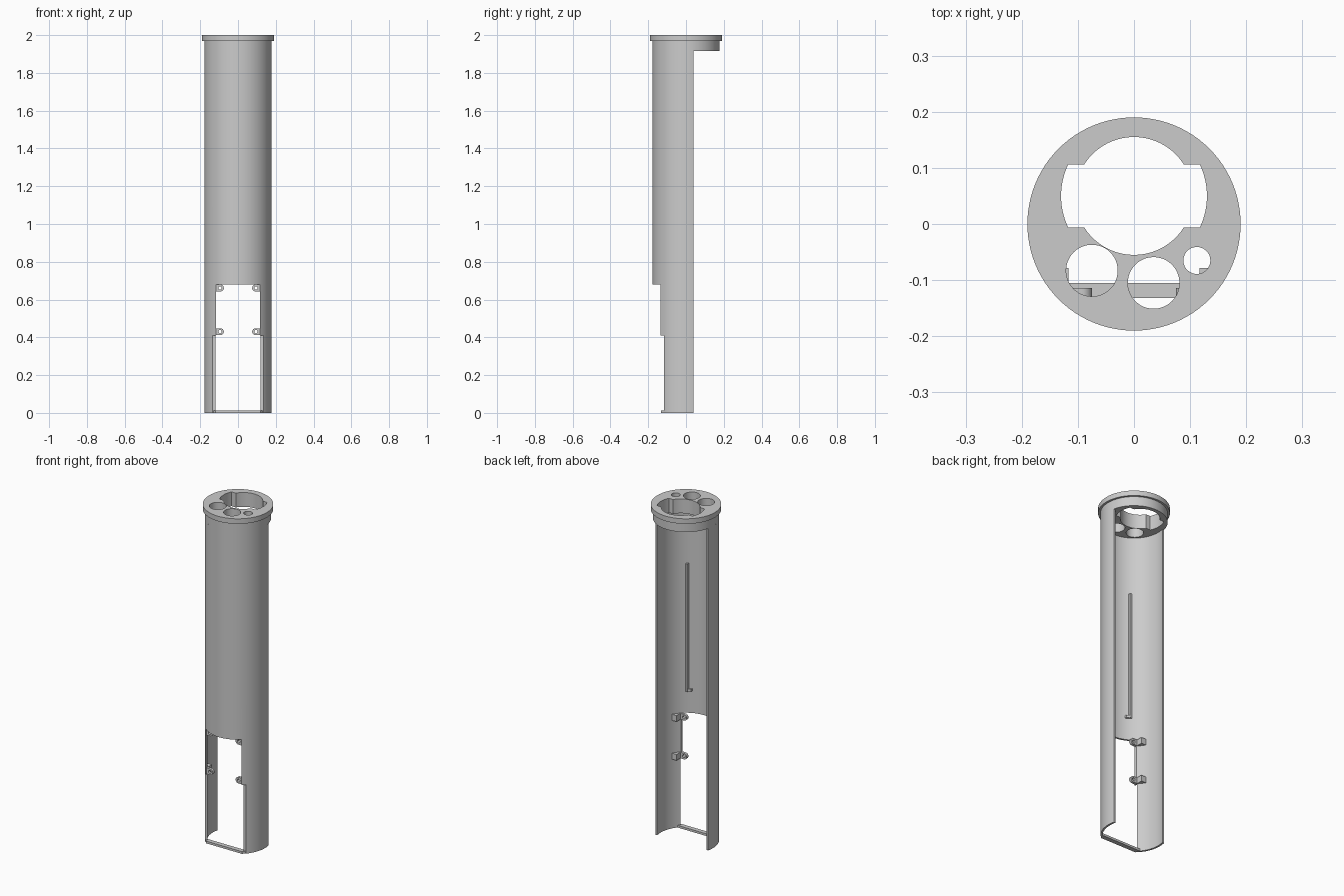
import bpy, bmesh, math

if "Cube" in bpy.data.objects:
    bpy.data.objects.remove(bpy.data.objects["Cube"], do_unlink=True)

grey = bpy.data.materials.new("plain grey")
grey.use_nodes = True
color = (0.6, 0.6, 0.6, 1)
grey.diffuse_color = color
grey.node_tree.nodes["Principled BSDF"].inputs["Base Color"].default_value = color

R_OUT, R_IN, R_FLANGE = 0.178, 0.167, 0.19
CUT_Y, PLUG_Z, FLANGE_Z, TOP = 0.04, 1.915, 1.97, 2.0


def arc(r, a0, a1, n, cx=0, cy=0):
    return [(cx + r * math.cos(a0 + (a1 - a0) * i / n),
             cy + r * math.sin(a0 + (a1 - a0) * i / n)) for i in range(n + 1)]


def circle(r, cx=0, cy=0, n=64):
    return arc(r, 0, math.tau, n, cx, cy)[:-1]


def rect(x0, x1, y0, y1):
    return [(x0, y0), (x1, y0), (x1, y1), (x0, y1)]


def prism(name, pts, lo, hi, axis="z"):
    """Extrude a closed outline along z or y."""
    bm = bmesh.new()
    place = (lambda u, v, w: (u, v, w)) if axis == "z" else (lambda u, v, w: (u, w, v))
    low = [bm.verts.new(place(u, v, lo)) for u, v in pts]
    high = [bm.verts.new(place(u, v, hi)) for u, v in pts]
    bm.faces.new(low)
    bm.faces.new(high)
    for i in range(len(pts)):
        j = (i + 1) % len(pts)
        bm.faces.new((low[i], low[j], high[j], high[i]))
    bmesh.ops.recalc_face_normals(bm, faces=bm.faces)
    mesh = bpy.data.meshes.new(name)
    bm.to_mesh(mesh)
    bm.free()
    mesh.materials.append(grey)
    ob = bpy.data.objects.new(name, mesh)
    bpy.context.collection.objects.link(ob)
    return ob


def cut(ob, *cutters):
    """Subtract each cutter and delete it."""
    bpy.context.view_layer.objects.active = ob
    for c in cutters:
        c.hide_render = True
        mod = ob.modifiers.new("cut", "BOOLEAN")
        mod.operation, mod.solver, mod.object = "DIFFERENCE", "EXACT", c
        bpy.ops.object.modifier_apply(modifier=mod.name)
        bpy.data.objects.remove(c, do_unlink=True)


parts = []

# Long open-backed shell
a_out, a_in = math.asin(CUT_Y / R_OUT), math.asin(CUT_Y / R_IN)
outline = arc(R_OUT, a_out, -math.pi - a_out, 64) + arc(R_IN, -math.pi - a_in, a_in, 64)
shell = prism("tube_shell", outline, 0, PLUG_Z)
cut(shell,
    prism("window_cutter", rect(-0.117, 0.117, -0.3, -0.05), 0.40, 0.68),
    prism("lower_cutter", rect(-0.3, 0.3, -0.3, -0.117), -0.1, 0.41))
parts.append(shell)

# Wide socket opening: a round bore with two side lobes
STEP, R_BORE, R_LOBE, BORE_Y = 0.056, 0.105, 0.13, 0.05
b, l = math.asin(STEP / R_BORE), math.asin(STEP / R_LOBE)
bore = (arc(R_LOBE, -l, l, 16, 0, BORE_Y) + arc(R_BORE, b, math.pi - b, 32, 0, BORE_Y)
        + arc(R_LOBE, math.pi - l, math.pi + l, 16, 0, BORE_Y)
        + arc(R_BORE, math.pi + b, math.tau - b, 32, 0, BORE_Y))

# Top plug and flange with the socket opening and three round holes
for name, radius, z0, z1 in (("top_plug", R_OUT, PLUG_Z, FLANGE_Z),
                             ("top_flange", R_FLANGE, FLANGE_Z, TOP)):
    disc = prism(name, circle(radius, n=96), z0, z1)
    cutters = [prism("bore_cutter", bore, 1.8, 2.1)]
    for x, y, r in ((-0.075, -0.083, 0.046), (0.035, -0.105, 0.046), (0.112, -0.065, 0.024)):
        cutters.append(prism("hole_cutter", circle(r, x, y, 48), 1.8, 2.1))
    cut(disc, *cutters)
    parts.append(disc)

# Flat bar closing the foot of the opening
parts.append(prism("bottom_bar", [(-0.119, -0.132), (0.119, -0.132),
                                  (0.14, -0.105), (-0.14, -0.105)], 0, 0.013))

for side, s in (("left", 1), ("right", -1)):
    # Screw tabs with round ends, and the pads that hold them to the wall
    for level, z in (("upper", 0.661), ("lower", 0.43)):
        tab_shape = arc(0.018, math.pi / 2, math.pi * 1.5, 16, 0.093, z)
        tab_shape += [(0.12, z - 0.018), (0.12, z + 0.018)]
        tab = prism(f"{level}_{side}_screw_tab", [(s * x, v) for x, v in tab_shape],
                    -0.13, -0.114, "y")
        cut(tab, prism("screw_cutter", circle(0.009, s * 0.095, z, 24), -0.2, 0, "y"))
        parts.append(tab)
        pad = [(0.117, -0.078), (0.15, -0.078), (0.121, -0.119), (0.117, -0.13)]
        parts.append(prism(f"{level}_{side}_tab_pad", [(s * x, y) for x, y in pad],
                           z - 0.018, z + 0.018))
    # Guide rail on the inner wall, with a stop at its foot
    rail = [(0.083, -0.13), (0.095, -0.13), (0.095, -0.143), (0.083, -0.15)]
    parts.append(prism(f"{side}_guide_rail", [(s * x, y) for x, y in rail], 0.81, 1.57))
    stop = [(0.066, -0.142), (0.09, -0.13), (0.09, -0.146), (0.066, -0.158)]
    parts.append(prism(f"{side}_rail_stop", [(s * x, y) for x, y in stop], 0.81, 0.825))

# Smooth round walls, crisp edges
bpy.ops.object.select_all(action="DESELECT")
for ob in parts:
    ob.select_set(True)
bpy.context.view_layer.objects.active = shell
bpy.ops.object.shade_smooth_by_angle(angle=math.radians(30))
